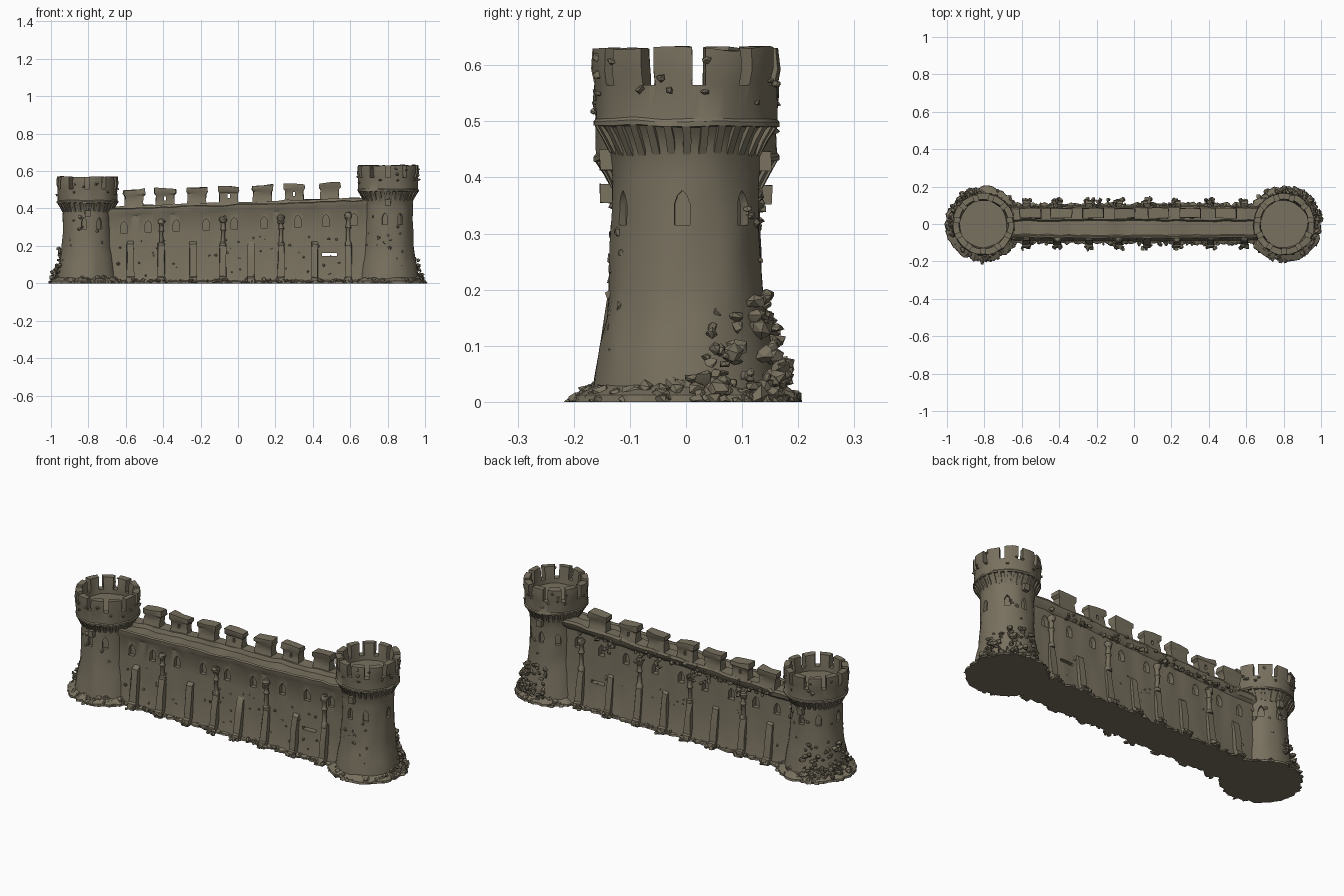
import bpy, bmesh, math, random
from math import pi, sin, cos
from mathutils import Vector, Matrix, noise

random.seed(7)
if "Cube" in bpy.data.objects:
    bpy.data.objects.remove(bpy.data.objects["Cube"])

stone = bpy.data.materials.new("weathered_stone")
stone.use_nodes = True
STONE = (0.19, 0.165, 0.115, 1)
stone.diffuse_color = STONE
stone.node_tree.nodes["Principled BSDF"].inputs["Base Color"].default_value = STONE
stone.node_tree.nodes["Principled BSDF"].inputs["Roughness"].default_value = 0.9


def finish(bm, name, angle=35):
    bmesh.ops.recalc_face_normals(bm, faces=bm.faces)
    mesh = bpy.data.meshes.new(name)
    bm.to_mesh(mesh)
    bm.free()
    ob = bpy.data.objects.new(name, mesh)
    bpy.context.collection.objects.link(ob)
    mesh.materials.append(stone)
    smooth(ob, angle)
    return ob


def smooth(ob, angle=35):
    bpy.ops.object.select_all(action="DESELECT")
    ob.select_set(True)
    bpy.context.view_layer.objects.active = ob
    bpy.ops.object.shade_smooth_by_angle(angle=math.radians(angle))


def weather(bm, amount, scale=14):
    for v in bm.verts:
        if v.co.z > 0.005:
            v.co += noise.noise_vector(v.co * scale) * amount


def loft(bm, rings, closed=False):
    """Skin equal-length loops of points; cap the ends unless closed."""
    rows = [[bm.verts.new(p) for p in ring] for ring in rings]
    n = len(rows[0])
    for a, b in zip(rows, rows[1:] + (rows[:1] if closed else [])):
        for i in range(n):
            bm.faces.new((a[i], a[(i + 1) % n], b[(i + 1) % n], b[i]))
    if not closed:
        bm.faces.new(rows[0])
        bm.faces.new(rows[-1])


def lathe(bm, profile, centre, sides):
    loft(bm, [[(centre[0] + r * cos(2 * pi * i / sides), centre[1] + r * sin(2 * pi * i / sides), z)
               for i in range(sides)] for r, z in profile])


def box(bm, size, matrix):
    bmesh.ops.create_cube(bm, size=1, matrix=matrix @ Matrix.Diagonal((*size, 1)))


def arch(bm, matrix, w, h, depth):
    """Pointed window prism, extruded along the local x axis."""
    outline = [(-w, 0), (w, 0), (w, h * .6), (w * .6, h * .85), (0, h), (-w * .6, h * .85), (-w, h * .6)]
    loft(bm, [[matrix @ Vector((s * depth, y, z)) for y, z in outline] for s in (-1, 1)])


def rock(bm, co, size):
    m = (Matrix.Translation(co) @ Matrix.Rotation(random.uniform(0, 6), 4, "Z")
         @ Matrix.Rotation(random.uniform(-.5, .5), 4, "X")
         @ Matrix.Diagonal((size, size * random.uniform(.6, 1), size * random.uniform(.5, 1), 1)))
    for v in bmesh.ops.create_icosphere(bm, subdivisions=1, radius=1, matrix=m)["verts"]:
        v.co += Vector([random.uniform(-.25, .25) * size for _ in range(3)])
        v.co.z = max(v.co.z, 0)


def carve(ob, bm):
    cutter = finish(bm, "cutter")
    cutter.hide_render = True
    mod = ob.modifiers.new("carve", "BOOLEAN")
    mod.operation, mod.solver, mod.object = "DIFFERENCE", "EXACT", cutter
    bpy.context.view_layer.objects.active = ob
    bpy.ops.object.modifier_apply(modifier=mod.name)
    bpy.data.objects.remove(cutter)
    smooth(ob)


def polar(x, angle, r, z):
    return Matrix.Translation((x, 0, 0)) @ Matrix.Rotation(angle, 4, "Z") @ Matrix.Translation((r, 0, z))


def tower(name, x, drop, away):
    # shaft, overhanging gallery and sunken roof floor in one turned body
    top = .63 - drop
    bm = bmesh.new()
    profile = [(.168, 0), (.162, .04), (.152, .1), (.143, .15), (.136, .2), (.133, .27), (.131, .34),
               (.131, .40), (.134, top - .18), (.145, top - .155), (.155, top - .14), (.164, top - .138),
               (.164, top - .13), (.16, top - .125), (.161, top - .065), (.166, top - .04), (.164, top),
               (.132, top), (.127, top - .05), (.126, top - .09)]
    lathe(bm, profile, (x, 0), 72)
    weather(bm, .006)
    body = finish(bm, name + "_body")
    cut = bmesh.new()
    for i in range(11):
        box(cut, (.09, .024, .13), polar(x, 2 * pi * (i + .25) / 11, .15, top))
    for deg in (-3, 50, 90, 130, 183, 262, 300):
        arch(cut, polar(x, math.radians(deg), .135, .315 - drop * .4), .014, .062, .02)
    carve(body, cut)

    # brackets under the gallery
    bm = bmesh.new()
    for i in range(30):
        m = polar(x, 2 * pi * i / 30, 0, top)
        side = [(.12, -.19), (.134, -.19), (.147, -.165), (.163, -.137), (.12, -.137)]
        loft(bm, [[m @ Vector((r, w, z)) for r, z in side] for w in (-.007, .007)])
    for s in (-1, 1):
        box(bm, (.04, .03, .035), polar(x, s * pi / 2, .133, top - .2))
    weather(bm, .004)
    finish(bm, name + "_brackets")

    # chipped merlon stones and wall stones
    bm = bmesh.new()
    for i in range(22):
        a = random.uniform(0, 2 * pi)
        rock(bm, polar(x, a, .165, random.uniform(top - .1, top - .015)).translation, .009)
    for _ in range(30):
        z = random.uniform(.08, .36)
        rock(bm, polar(x, random.uniform(0, 2 * pi), .131 + .02 * max(0, 1 - z / .2), z).translation,
             random.uniform(.008, .013))
    # rubble ring and the heaped bank on the outer rear side
    for _ in range(190):
        r = random.uniform(.155, .2)
        rock(bm, polar(x, random.uniform(0, 2 * pi), r, (.2 - r) * .9 * random.random()).translation,
             random.uniform(.008, .02))
    for _ in range(80):
        z = .19 * random.random() ** 1.3
        rock(bm, polar(x, away + random.uniform(-.9, .9), .19 - .26 * z + random.uniform(-.01, .01), z).translation,
             random.uniform(.008, .02))
    finish(bm, name + "_rubble", 20)

    # ragged footing
    bm = bmesh.new()
    rim = [(random.uniform(.19, .21), 2 * pi * i / 48) for i in range(48)]
    loft(bm, [[(x + (r - d) * cos(a), (r - d) * sin(a), z) for r, a in rim]
              for d, z in ((0, 0), (.002, .012), (.04, .03))])
    finish(bm, name + "_footing", 20)


tower("right_tower", -.805, .06, math.radians(150))
tower("left_tower", .803, 0, math.radians(55))


def rise(x):
    return .045 * (x + .65) / 1.3


# curtain wall: cross-section swept between the towers, climbing to the left
section = [(-.088, 0), (-.076, .06), (-.068, .16), (-.063, .26), (-.06, .355), (-.068, .37), (-.07, .395),
           (-.06, .4), (-.055, .391), (.015, .391), (.022, .412), (.08, .412), (.086, .40), (.08, .375),
           (.066, .36), (.068, .26), (.074, .16), (.084, .06), (.096, 0)]
bm = bmesh.new()
loft(bm, [[(x, y * (1 + .08 * cos(x * 2)), z + (rise(x) if z > .3 else 0)) for y, z in section]
          for x in [-.72 + 1.44 * i / 70 for i in range(71)]])
weather(bm, .006)
wall = finish(bm, "curtain_wall")
cut = bmesh.new()
for x in (-.61, -.48, -.33, -.17, -.02, .14, .32, .47, .62):
    for s in (-1, 1):
        m = Matrix.Translation((x, s * .066, .268 + rise(x))) @ Matrix.Rotation(s * pi / 2, 4, "Z")
        arch(cut, m, .018, .062, .022)
box(cut, (.08, .4, .016), Matrix.Translation((.49, 0, .155)))
carve(wall, cut)

# merlons along the rear parapet, with spreading caps and a peep slot
bm = bmesh.new()
cut = bmesh.new()
for i, x in enumerate((-.555, -.39, -.22, -.05, .13, .3, .49)):
    z = .4 + rise(x)
    levels = [(.052, .03, 0), (.05, .022, .03), (.049, .02, .062), (.058, .027, .074), (.056, .026, .098)]
    loft(bm, [[(x + sx * w, .058 + sy * d, z + h + .004 * sx * (-1) ** i * (h > .09))
               for sx, sy in ((-1, -1), (0, -1), (1, -1), (1, 1), (0, 1), (-1, 1))] for w, d, h in levels])
    if i % 2:
        box(cut, (.012, .2, .022), Matrix.Translation((x, .06, z + .045)))
weather(bm, .007, 30)
carve(finish(bm, "wall_merlons"), cut)

# buttresses on both faces; every second one carries a column
bm = bmesh.new()
shafts = bmesh.new()
bits = bmesh.new()
for i, x in enumerate((-.575, -.41, -.24, -.08, .07, .23, .41, .59)):
    tall = i % 2
    h = .23 - .01 * tall
    for s in (-1, 1):
        side = [(.04, 0), (.128, 0), (.122, .03), (.11, .035), (.098, h * .6), (.086, h - .02), (.06, h), (.04, h)]
        loft(bm, [[(x + w * (1.3 - z), s * y, z) for y, z in side] for w in (-.015, .015)])
        if tall:
            up = .335 + rise(x) - .2
            column = [(.017, 0), (.017, .1), (.011, .14), (.01, .5), (.016, .56), (.011, .62), (.012, .8),
                      (.019, .86), (.02, .94), (.012, 1)]
            lathe(shafts, [(r, .2 + t * up) for r, t in column], (x, s * .08), 12)
            for _ in range(4):
                rock(bits, (x + random.uniform(-.012, .012), s * .085, .2 + up * random.uniform(.75, 1)), .012)
        for _ in range(6):
            rock(bits, (x + random.uniform(-.025, .025), s * random.uniform(.11, .135), random.uniform(0, .02)), .014)
weather(bm, .006, 25)
weather(shafts, .004, 30)
finish(bm, "buttresses")
finish(shafts, "buttress_columns", 40)

# fallen stones at the foot, loose stones on the faces and parapet edge
for s in (-1, 1):
    for _ in range(110):
        rock(bits, (random.uniform(-.65, .65), s * random.uniform(.085, .108), random.uniform(0, .018)),
             random.uniform(.007, .015))
    for _ in range(45):
        z = random.uniform(.04, .25)
        rock(bits, (random.uniform(-.65, .65), s * (.084 - .07 * z), z), random.uniform(.006, .011))
for _ in range(55):
    x = random.uniform(-.62, .62)
    rock(bits, (x, random.uniform(.075, .095), .385 + rise(x) + random.uniform(-.03, .02)), random.uniform(.009, .017))
for x in (-.12, .1, .2, .4, -.4, -.2):
    for k in range(5):
        rock(bits, (x + random.uniform(-.02, .02), .085 + k * .011, .36 + rise(x) - k * .006), .014)
finish(bits, "loose_stones", 20)

# ragged wall footing
bm = bmesh.new()
xs = [-.7 + .02 * i for i in range(71)]
edge = [(x, -random.uniform(.095, .115)) for x in xs] + [(x, random.uniform(.1, .12)) for x in xs[::-1]]
loft(bm, [[(x, y * k, z) for x, y in edge] for k, z in ((1, 0), (.98, .01), (.75, .02))])
finish(bm, "wall_footing", 20)
